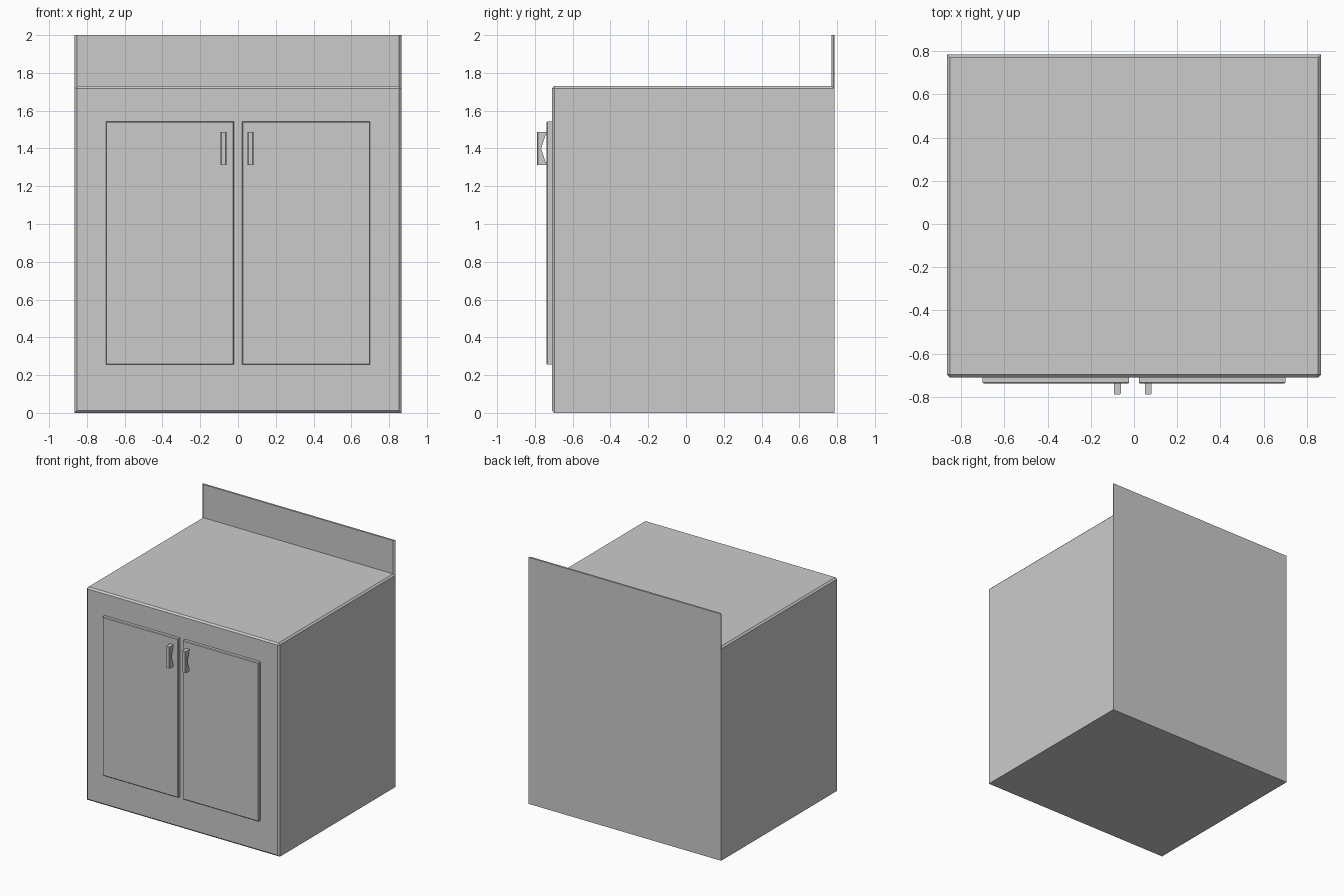
import bpy, bmesh

if "Cube" in bpy.data.objects:
    bpy.data.objects.remove(bpy.data.objects["Cube"])


def finish(bm, name):
    bmesh.ops.recalc_face_normals(bm, faces=bm.faces)
    mesh = bpy.data.meshes.new(name)
    bm.to_mesh(mesh)
    bm.free()
    obj = bpy.data.objects.new(name, mesh)
    bpy.context.collection.objects.link(obj)
    return obj


def chamfer(bm, pick, width):
    """Flat chamfer on every edge whose midpoint passes the test."""
    edges = [e for e in bm.edges
             if pick((e.verts[0].co + e.verts[1].co) / 2)]
    bmesh.ops.bevel(bm, geom=edges, offset=width, segments=1, affect='EDGES')


def box(name, lo, hi, pick, width):
    bm = bmesh.new()
    bmesh.ops.create_cube(bm, size=1)
    for v in bm.verts:
        v.co = [lo[i] if v.co[i] < 0 else hi[i] for i in range(3)]
    chamfer(bm, pick, width)
    return finish(bm, name)


# Cabinet body: chamfered front outline and top side edges, square at the back
box("cabinet_body", (-0.865, -0.71, 0), (0.865, 0.785, 1.73),
    lambda m: m.y < -0.7 or (m.z > 1.72 and abs(m.x) > 0.86), 0.013)

# Backsplash: thin upright board, chamfered front end edges
box("backsplash", (-0.865, 0.77, 1.715), (0.865, 0.785, 2.0),
    lambda m: m.y < 0.775 and abs(m.x) > 0.86, 0.012)

# Handle side profile (y, z) with a V-shaped finger opening
PROFILE = [(-0.79, 1.312), (-0.735, 1.312), (-0.735, 1.325), (-0.742, 1.325),
           (-0.767, 1.4),
           (-0.742, 1.475), (-0.735, 1.475), (-0.735, 1.488), (-0.79, 1.488)]


def handle(name, x, half=0.016):
    bm = bmesh.new()
    face = bm.faces.new([bm.verts.new((x - half, y, z)) for y, z in PROFILE])
    out = bmesh.ops.extrude_face_region(bm, geom=[face])
    for v in out["geom"]:
        if isinstance(v, bmesh.types.BMVert):
            v.co.x += 2 * half
    chamfer(bm, lambda m: m.y < -0.785 and abs(m.z - 1.4) < 0.01, 0.006)
    return finish(bm, name)


# Doors with thin chamfered fronts, and their handles
for side, x0, x1, hx in (("left", -0.70, -0.022, -0.077),
                         ("right", 0.022, 0.70, 0.066)):
    box(side + "_door", (x0, -0.738, 0.255), (x1, -0.705, 1.543),
        lambda m: m.y < -0.73, 0.005)
    handle(side + "_handle", hx)
